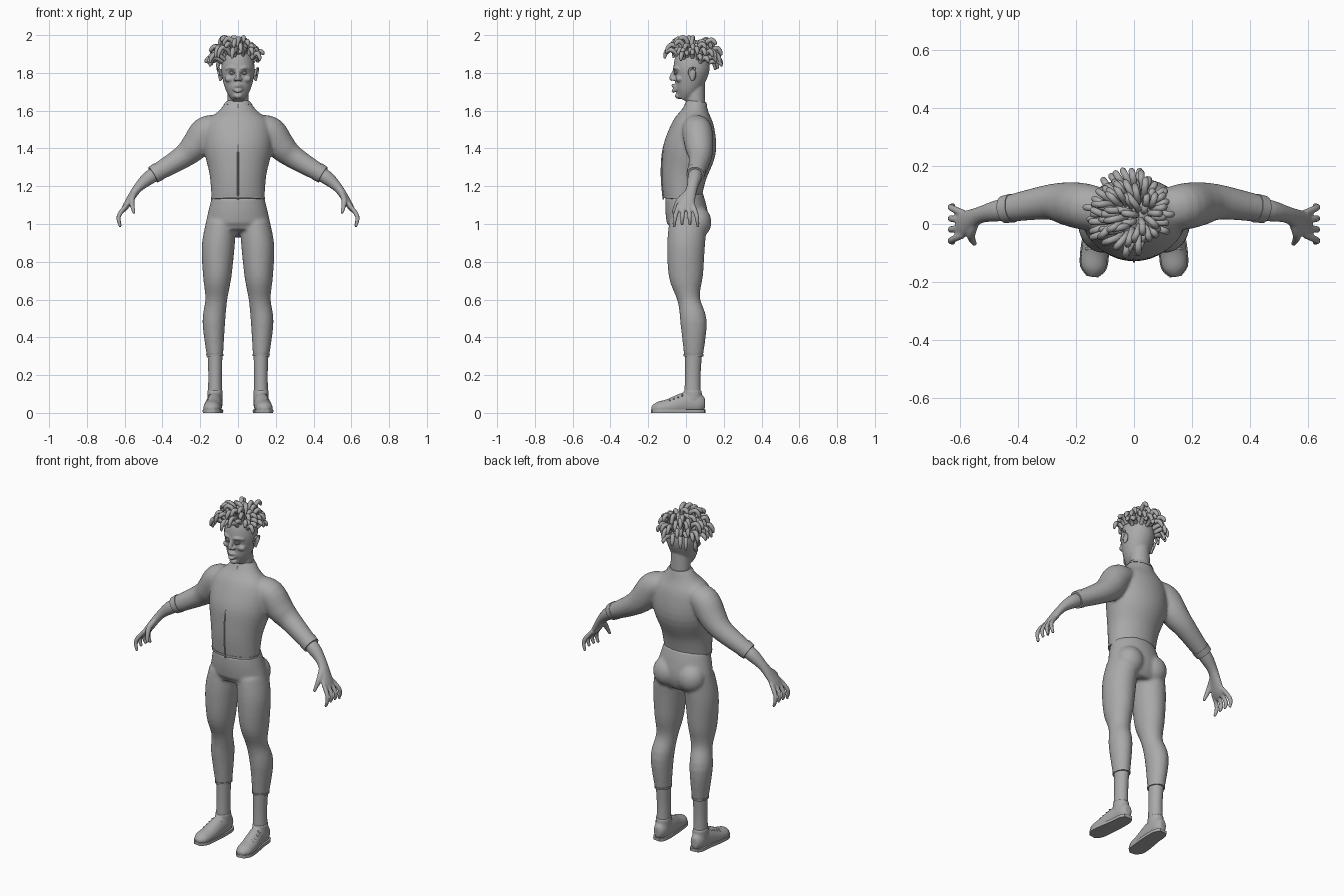
import bpy, bmesh, math, random
from mathutils import Vector, Matrix

default_cube = bpy.data.objects.get("Cube")
if default_cube:
    bpy.data.objects.remove(default_cube)
random.seed(7)
X, Y, Z = Matrix.Identity(3)

grey = bpy.data.materials.new("plain grey")
grey.use_nodes = True
grey.diffuse_color = (.4, .4, .4, 1)
grey.node_tree.nodes["Principled BSDF"].inputs["Base Color"].default_value = grey.diffuse_color


def smooth_path(points, steps=4):
    """Catmull-Rom points through the given rings."""
    last = len(points) - 1
    path = []
    for i in range(last):
        start, end = points[i], points[i + 1]
        leave = (end - points[max(i - 1, 0)]) / 2
        arrive = (points[min(i + 2, last)] - start) / 2
        for step in range(steps):
            t = step / steps
            ease = t * t * (3 - 2 * t)
            path.append(start.lerp(end, ease) + leave * t * (1 - t) ** 2 - arrive * t * t * (1 - t))
    path.append(points[last])
    return path


def tube(bm, rings, ref=Y, side=1, sides=24, low=-math.inf, high=math.inf):
    """Smooth loft through rings (x, y, z, width, depth); depth lies along ref."""
    path = smooth_path([Vector((*ring[:4], ring[-1])) for ring in rings])
    loops = []
    for i, point in enumerate(path):
        centre = point.to_3d()
        ahead, behind = path[min(i + 1, len(path) - 1)], path[max(i - 1, 0)]
        along = (ahead.to_3d() - behind.to_3d()).normalized()
        deep = (ref - along * along.dot(ref)).normalized()
        wide = along.cross(deep)
        loop = []
        for k in range(sides):
            angle = math.tau * k / sides
            co = centre + wide * math.cos(angle) * point[3] + deep * math.sin(angle) * point[4]
            loop.append(bm.verts.new((co.x * side, co.y, min(max(co.z, low), high))))
        loops.append(loop)
    faces = [bm.faces.new(loops[0]), bm.faces.new(loops[-1])]
    for lower, upper in zip(loops, loops[1:]):
        for k in range(sides):
            faces.append(bm.faces.new((lower[k - 1], lower[k], upper[k], upper[k - 1])))
    bmesh.ops.recalc_face_normals(bm, faces=faces)


def ball(bm, x, y, z, size, side=1):
    place = Matrix.Translation((x * side, y, z)) @ Matrix.Diagonal((*size, 1))
    bmesh.ops.create_uvsphere(bm, u_segments=20, v_segments=12, radius=1, matrix=place)


def finish(name, bm, voxel=None):
    """Turn the bmesh into an object, optionally fusing its pieces into one skin."""
    mesh = bpy.data.meshes.new(name)
    bm.to_mesh(mesh)
    bm.free()
    mesh.materials.append(grey)
    mesh.shade_smooth()
    mesh.set_sharp_from_angle(angle=math.radians(50))
    ob = bpy.data.objects.new(name, mesh)
    bpy.context.collection.objects.link(ob)
    if voxel:
        fuse = ob.modifiers.new("fuse", 'REMESH')
        fuse.mode, fuse.voxel_size, fuse.use_smooth_shade = 'VOXEL', voxel, True
        soften = ob.modifiers.new("soften", 'SMOOTH')
        soften.factor, soften.iterations = .5, 4


def band(name, end, inner, side=1, share=.2):
    """Raised edge around the end of a garment tube."""
    end, inner = Vector((*end[:4], end[-1])), Vector((*inner[:4], inner[-1]))
    rings = [end, end.lerp(inner, share)]
    for ring in rings:
        ring[3] += .002
        ring[4] += .002
    bm = bmesh.new()
    tube(bm, rings, side=side, sides=40)
    finish(name, bm)


def spine(*rows):
    """Rings on the centre line from rows (y, z, width, depth)."""
    return [(0, *row) for row in rows]


# Jacket: torso and sleeves fused, with zip, hem and collar
torso = spine((-.02, 1.13, .14, .1), (-.01, 1.26, .15, .12), (.02, 1.4, .18, .14),
              (.04, 1.53, .17, .11), (.05, 1.6, .1, .07), (.055, 1.65, .06, .05))
sleeve = [(.1, .05, 1.52, .06, .07), (.17, .06, 1.49, .08), (.23, .07, 1.41, .075),
          (.3, .075, 1.35, .06), (.45, .05, 1.26, .045)]
bm = bmesh.new()
tube(bm, torso, sides=40)
for side in (1, -1):
    tube(bm, sleeve, side=side)
finish("jacket", bm, .009)
bm = bmesh.new()
tube(bm, [(x, y - depth, z, .004) for x, y, z, width, depth in torso], sides=8)
finish("zip", bm)
band("jacket_hem", torso[0], torso[1], share=.1)
band("collar", torso[-1], torso[-2], share=.4)

# Trousers: hips, seat and legs fused
leg = [(.09, .01, 1, .08, .1), (.105, 0, .88, .087, .1), (.11, 0, .72, .075, .09),
       (.115, .015, .6, .058, .06), (.128, .04, .48, .06, .07), (.122, .04, .3, .043, .05)]
bm = bmesh.new()
tube(bm, spine((-.01, 1.15, .136, .1), (0, 1.08, .154, .11), (.01, 1, .17, .11), (0, .95, .16, .09)), sides=40)
for side in (1, -1):
    tube(bm, leg, side=side)
    ball(bm, .08, .06, 1.01, (.08, .075, .085), side)
finish("trousers", bm, .009)

# Head: skull, neck, nose, lips and chin fused
head = bmesh.new()
tube(head, spine((-.02, 1.66, .03, .03), (0, 1.7, .06, .06), (.02, 1.76, .08, .08),
                 (.03, 1.83, .088, .096), (.03, 1.9, .07, .08), (.03, 1.93, .03, .03)), sides=36)
tube(head, spine((.055, 1.6, .057, .048), (.045, 1.74, .055, .055)))
tube(head, spine((-.055, 1.82, .009, .01), (-.075, 1.775, .012, .014), (-.07, 1.765, .01, .012)))
for lip in (1.733, 1.703):
    tube(head, [(-.03, -.04, 1.72, .006), (0, -.068, lip, .01), (.03, -.04, 1.72, .006)], ref=Z)
ball(head, 0, -.038, 1.678, (.025, .022, .016))

shoe = [(.124, .1, .05, .02, .03), (.122, .07, .05, .037, .053), (.124, 0, .05, .042, .06),
        (.135, -.09, .03, .046, .044), (.14, -.15, .024, .042, .034), (.144, -.182, .02, .016, .014)]
for side, label in ((1, "left_"), (-1, "right_")):
    band(label + "cuff", sleeve[-1], sleeve[-2], side)
    band(label + "trouser_hem", leg[-1], leg[-2], side, share=.06)

    # Sock
    bm = bmesh.new()
    tube(bm, [(.122, .04, .33, .04, .046), (.121, .036, .2, .036, .041), (.122, .035, .09, .038, .044)], side=side)
    finish(label + "sock", bm)

    # Shoe with ankle rim, sole and laces
    bm = bmesh.new()
    tube(bm, shoe, ref=Z, side=side, low=.004)
    tube(bm, [(.122, .036, .07, .041, .048), (.122, .036, .12, .041, .048)], side=side)
    finish(label + "shoe", bm, .006)
    bm = bmesh.new()
    tube(bm, [(x, y, .01, width + .004, .04) for x, y, z, width, height in shoe],
         ref=Z, side=side, low=0, high=.017)
    finish(label + "sole", bm)
    bm = bmesh.new()
    for row in range(4):
        middle = Vector((.128, -.02, .104)) + Vector((.003, -.022, -.009)) * row
        lace = [(middle.x + across, middle.y, middle.z - abs(across) / 2, .004) for across in (-.03, -.01, .01, .03)]
        tube(bm, lace, side=side, sides=8)
    finish(label + "laces", bm)

    # Forearm, palm, four fingers and thumb
    bm = bmesh.new()
    tube(bm, [(.41, .056, 1.28, .036), (.47, .046, 1.245, .037), (.535, .03, 1.185, .024, .029),
              (.59, 0, 1.1, .018, .045), (.61, 0, 1.07, .011, .04)], side=side)
    for finger in range(4):
        y = (finger - 1.5) * .042
        tip = 1 - abs(y) / 4
        tube(bm, [(.59, y * .6, 1.1, .012), (.632, y * .9, 1.04, .012), (.622, y, tip, .008)],
             side=side, sides=12)
    tube(bm, [(.55, 0, 1.16, .015), (.563, -.04, 1.12, .015), (.55, -.07, 1.055, .008)],
         ref=X, side=side, sides=12)
    finish(label + "hand", bm, .005)

    # Eye and lids
    bm = bmesh.new()
    ball(bm, .034, -.048, 1.802, (.014, .012, .011), side)
    for lid in (1.811, 1.794):
        tube(bm, [(.016, -.058, 1.8, .003), (.033, -.06, lid, .004), (.051, -.048, 1.8, .003)],
             ref=Z, side=side, sides=8)
    finish(label + "eye", bm)

    # Brow, cheek and nostril
    tube(head, [(.006, -.06, 1.82, .008), (.034, -.059, 1.828, .009), (.062, -.035, 1.82, .008)], ref=Z, side=side)
    ball(head, .045, -.035, 1.768, (.026, .02, .018), side)
    ball(head, .014, -.066, 1.766, (.01, .012, .009), side)

    # Ear with rim
    bm = bmesh.new()
    ball(bm, .09, .036, 1.79, (.01, .019, .032), side)
    tube(bm, [(.094, .016, 1.785, .005), (.1, .02, 1.82, .006), (.107, .05, 1.82, .006), (.093, .03, 1.757, .007)],
         ref=X, side=side, sides=12)
    finish(label + "ear", bm, .004)
finish("head", head, .005)

# Hair: thick locks swept from the crown, longer toward the right and back
bm = bmesh.new()
count = 92
for i in range(count):
    up = 1 - .9 * (i + .5) / count
    angle = math.pi * (3 - math.sqrt(5)) * i
    flat = math.sqrt(1 - up * up)
    out = Vector((math.cos(angle) * flat, math.sin(angle) * flat, up))
    bare_forehead = out.y < -.55 and up < .5
    bare_temple = out.x > .3 and out.y < .5 and up < .35
    if bare_forehead or bare_temple:
        continue
    root = Vector((0, .03, 1.84)) + out * .088
    flow = Vector((out.x - .35, out.y, 0)).normalized()
    flow.rotate(Matrix.Rotation(random.uniform(-.5, .5), 3, 'Z'))
    length = random.uniform(.75, 1.15) * (.65 if out.x > .35 else 1)
    rise = Z * random.uniform(.015, .055) * (.35 + up)
    fall = Z * random.uniform(.01, .03)
    bend = root + (out * .016 + flow * .012) * length + rise * .6
    reach = bend + (flow * .028 + rise * .3) * length
    droop = reach + (flow * .017 - fall) * length
    end = droop + (flow * .004 - fall) * length
    lock = []
    for spot, radius in ((root, .01), (bend, .012), (reach, .012), (droop, .011), (end, .005)):
        lock.append((spot.x, spot.y, min(spot.z, 1.988), radius))
    tube(bm, lock, ref=flow.cross(Z), sides=10)
finish("hair_locks", bm)
